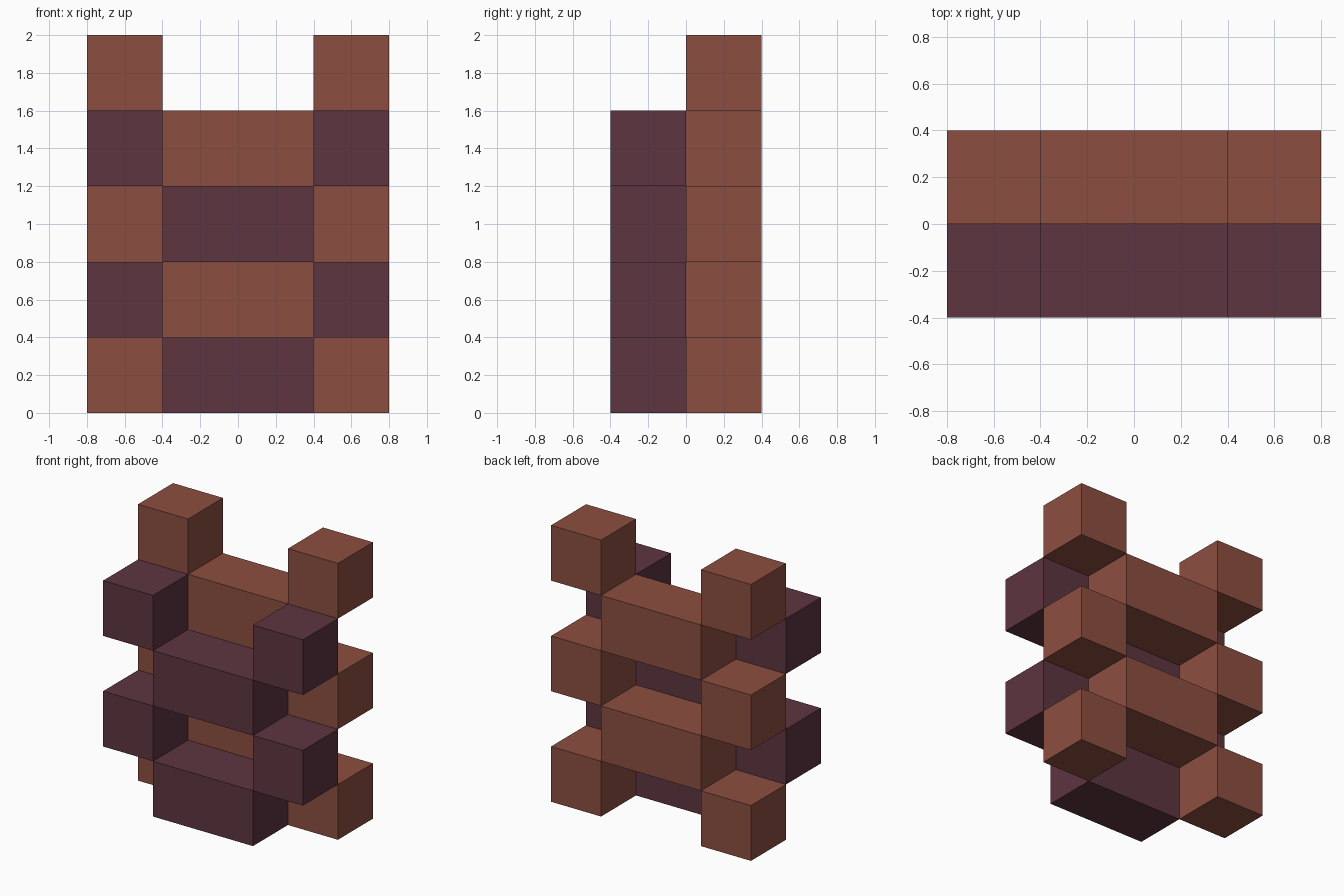
import bpy

if "Cube" in bpy.data.objects:
    bpy.data.objects.remove(bpy.data.objects["Cube"])


def material(name, rgb):
    m = bpy.data.materials.new(name)
    m.diffuse_color = (*rgb, 1.0)
    m.use_nodes = True
    m.node_tree.nodes["Principled BSDF"].inputs["Base Color"].default_value = m.diffuse_color
    return m


brown = material("rust brown", (0.265, 0.076, 0.052))
plum = material("dark plum", (0.111, 0.035, 0.052))
S = 0.4  # edge length of one block


def block(name, x, y, z, width, mat):
    bpy.ops.mesh.primitive_cube_add(size=1, location=(x, y, z))
    ob = bpy.context.object
    ob.name = name
    ob.scale = (width, S, S)
    bpy.ops.object.transform_apply(location=False, rotation=False, scale=True)
    ob.data.materials.append(mat)


# Rows alternate: back corner cubes with a front bar, then the reverse
for row in range(5):
    z = (row + 0.5) * S
    even = row % 2 == 0
    cube_y, bar_y = (S / 2, -S / 2) if even else (-S / 2, S / 2)
    cube_mat, bar_mat = (brown, plum) if even else (plum, brown)
    # Corner cubes on both sides
    for side, sx in (("left", -1), ("right", 1)):
        block(f"corner_cube_{side}_{row}", sx * 1.5 * S, cube_y, z, S, cube_mat)
    # Middle bar, absent in the top row
    if row < 4:
        block(f"middle_bar_{row}", 0, bar_y, z, 2 * S, bar_mat)
